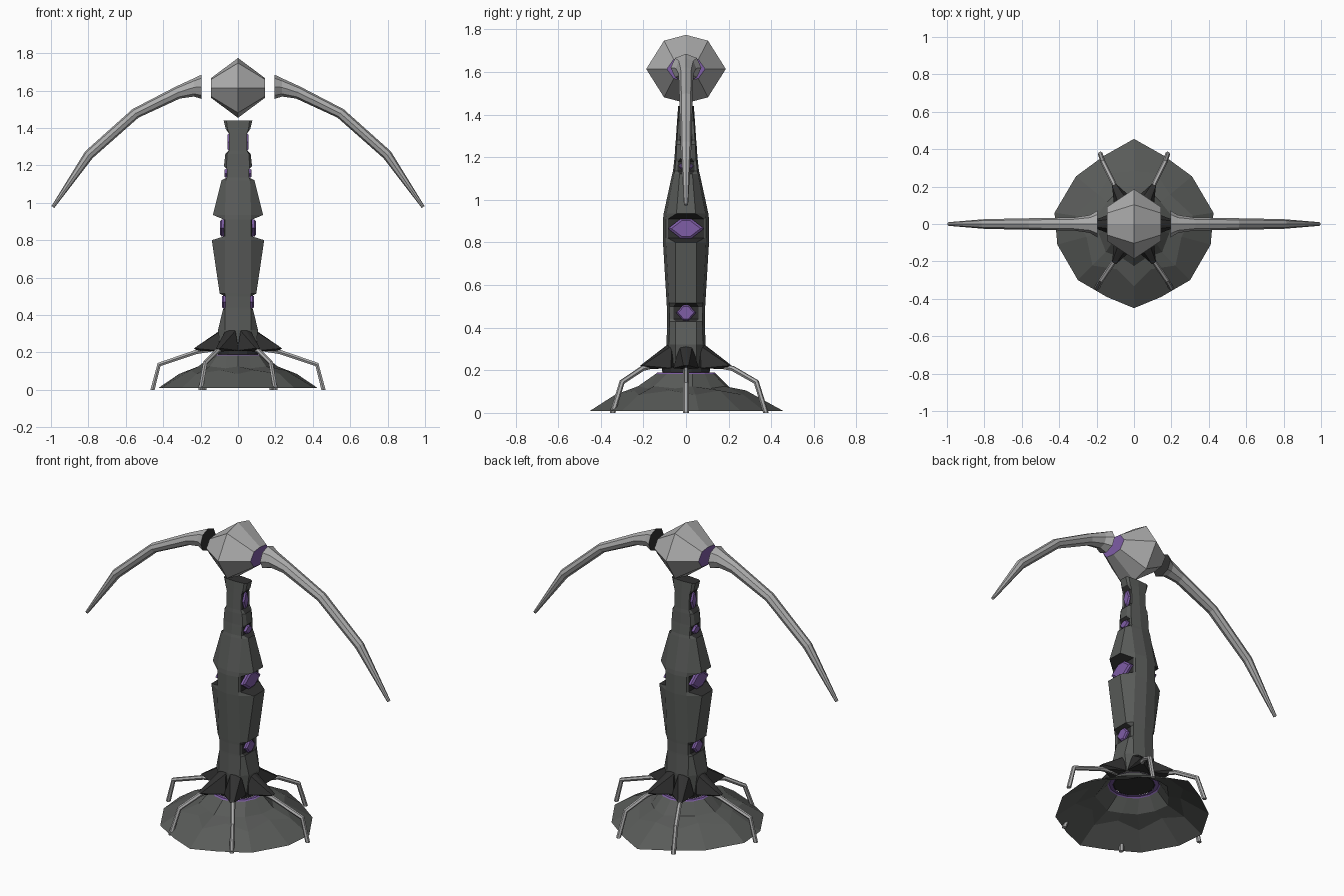
import bpy, bmesh
from math import sin, cos, pi, radians
from mathutils import Vector

if "Cube" in bpy.data.objects:
    bpy.data.objects.remove(bpy.data.objects["Cube"])


def material(name, rgb):
    m = bpy.data.materials.new(name)
    m.diffuse_color = (*rgb, 1)
    m.use_nodes = True
    m.node_tree.nodes["Principled BSDF"].inputs["Base Color"].default_value = m.diffuse_color
    return m


STONE = material("charcoal", (0.10, 0.105, 0.10))
BLACK = material("near_black", (0.03, 0.03, 0.03))
BONE = material("pale_grey", (0.42, 0.42, 0.42))
GLOW = material("purple", (0.21, 0.11, 0.38))


def finish(name, bm, mats):
    bmesh.ops.recalc_face_normals(bm, faces=bm.faces)
    mesh = bpy.data.meshes.new(name)
    bm.to_mesh(mesh)
    bm.free()
    for m in mats:
        mesh.materials.append(m)
    obj = bpy.data.objects.new(name, mesh)
    bpy.context.collection.objects.link(obj)
    return obj


def loft(name, rings, mats, accent=(), caps=(0, 0)):
    """Bridge rings; accent bands use slot 1; caps give slot or None for open ends."""
    bm = bmesh.new()
    vs = [[bm.verts.new(p) for p in r] for r in rings]
    n = len(rings[0])
    for k in range(len(vs) - 1):
        for i in range(n):
            j = (i + 1) % n
            f = bm.faces.new((vs[k][i], vs[k][j], vs[k + 1][j], vs[k + 1][i]))
            f.material_index = 1 if (k, i) in accent else 0
    for ring, slot in zip((vs[0], vs[-1]), caps):
        if slot is not None:
            bm.faces.new(ring).material_index = slot
    return finish(name, bm, mats)


def hull(name, points, mat):
    bm = bmesh.new()
    for p in points:
        bm.verts.new(p)
    bmesh.ops.convex_hull(bm, input=bm.verts)
    return finish(name, bm, [mat])


def circle(r, z, n=14):
    return [(r * sin(2 * pi * i / n), r * cos(2 * pi * i / n), z) for i in range(n)]


# Rocky base: open shell following an irregular outline
half = [(0, .455), (.16, .365), (.31, .255), (.425, .06),
        (.41, -.11), (.30, -.30), (.145, -.39), (0, -.45)]
outline = half + [(-x, y) for x, y in half[-2:0:-1]]
low = [(x, y, .01) for x, y in outline]
mid = [(x * s, y * s, z) for i, (x, y) in enumerate(outline)
       for s, z in [((.62, .105), (.74, .085))[i % 2]]]
upper = [(x * s, y * s, z) for i, (x, y) in enumerate(outline)
         for s, z in [((.46, .115), (.50, .125))[i % 2]]]
loft("rock_base", [low, mid, upper, circle(.142, .183)], [STONE], caps=(None, None))
loft("glowing_rim", [circle(.142, .183), circle(.135, .189), circle(.113, .186)],
     [GLOW], caps=(None, None))
loft("base_collar", [circle(.11, .185), circle(.115, .215)], [BLACK])

# Tower: (z, ridge depth, corner x, side x, side half depth, recess above?)
tower = [(.20, .080, .030, .090, .050, 0), (.32, .092, .070, .107, .050, 0),
         (.43, .088, .070, .080, .050, 0), (.44, .088, .068, .068, .058, 1),
         (.50, .090, .068, .068, .058, 0), (.515, .091, .070, .098, .050, 0),
         (.80, .108, .070, .140, .050, 0), (.82, .108, .070, .075, .085, 1),
         (.91, .108, .070, .075, .085, 0), (.935, .105, .070, .134, .045, 0),
         (1.12, .065, .065, .088, .030, 0), (1.135, .061, .060, .060, .040, 1),
         (1.18, .056, .060, .060, .038, 0), (1.195, .054, .062, .075, .026, 0),
         (1.26, .050, .058, .068, .026, 0), (1.28, .048, .048, .046, .030, 1),
         (1.37, .042, .048, .046, .028, 0), (1.395, .040, .056, .066, .022, 0),
         (1.44, .037, .062, .077, .022, 0)]
rings, recess = [], set()
for k, (z, d, w, x, s, gap) in enumerate(tower):
    c = d * .87
    right = [(0, -d), (w, -c), (x, -s), (x, s), (w, c), (0, d)]
    rings.append([(a, b, z) for a, b in right + [(-a, b) for a, b in right[-2:0:-1]]])
    if gap:  # side walls of the recess and the steps above and below
        recess |= {(j, i) for j in (k - 1, k, k + 1) for i in (2, 7)}
loft("tower", rings, [STONE, BLACK], recess, (1, 1))

# Purple eyes set in the recesses: (z, half height, half depth, outer x)
for n, (z, h, d, x) in enumerate([(.47, .036, .046, .086), (.865, .046, .085, .096),
                                  (1.157, .023, .036, .073), (1.325, .048, .026, .056)]):
    for side in (-1, 1):
        lozenge = [(-d, 0), (-d * .3, h), (d * .3, h), (d, 0), (d * .3, -h), (-d * .3, -h)]
        loft(f"eye_{n}_{'right' if side > 0 else 'left'}",
             [[(side * px, a * f, z + b * f) for a, b in lozenge]
              for px, f in ((x - .03, 1), (x - .008, 1), (x, .8))], [GLOW])

# Six skirt petals around the foot of the tower
petal = [(.07, 0, .335), (.09, .03, .315), (.09, -.03, .315), (.11, .06, .21),
         (.11, -.06, .21), (.235, .012, .222), (.235, -.012, .222),
         (.215, 0, .205), (.05, 0, .21)]
for n, deg in enumerate((0, 63, 117, 180, 243, 297)):
    c, s = cos(radians(deg)), sin(radians(deg))
    hull(f"skirt_petal_{n}", [(x * c - y * s, x * s + y * c, z) for x, y, z in petal], BLACK)


# Thin bent legs
def leg(name, path, r=.013):
    pts = [Vector(p) for p in path]
    out = (pts[-1] - pts[0])
    out.z = 0
    out.normalize()
    across = Vector((-out.y, out.x, 0))
    rings = []
    for i, p in enumerate(pts):
        t = (pts[min(i + 1, len(pts) - 1)] - pts[max(i - 1, 0)]).normalized()
        if i == len(pts) - 1:
            t = Vector((0, 0, -1))
        up = across.cross(t)
        rings.append([p + across * r * cos(a) + up * r * sin(a)
                      for a in [2 * pi * k / 6 for k in range(6)]])
    loft(name, rings, [BONE])


for side, word in ((1, "right"), (-1, "left")):
    for place, path in (("side", [(.10, 0, .222), (.225, 0, .202), (.422, 0, .135), (.457, 0, 0)]),
                        ("front", [(.08, -.15, .222), (.11, -.205, .208), (.175, -.30, .145), (.20, -.345, 0)]),
                        ("back", [(.08, .15, .222), (.11, .22, .208), (.165, .33, .145), (.18, .375, 0)])):
        leg(f"{place}_leg_{word}", [(side * x, y, z) for x, y, z in path])

    # Curved horns: (x, z, tilt in degrees, half height, half depth)
    path = [(.195, 1.62, 0, .065, .072), (.235, 1.617, 0, .049, .048),
            (.32, 1.59, -16, .034, .035), (.548, 1.478, -35, .028, .031),
            (.797, 1.257, -48, .027, .026), (.99, .977, -56, .009, .010)]
    horn = []
    for x, z, tilt, h, d in path:
        t = radians(tilt)
        horn.append([(side * (x - sin(t) * h * cos(a)), d * sin(a), z + cos(t) * h * cos(a))
                     for a in [2 * pi * k / 8 for k in range(8)]])
    loft(f"horn_{word}", horn, [BONE, BLACK], caps=(1, 0))

# Faceted head: octagon waist with a small purple face on each side


def octagon(x, a, b, c, d):
    pts = [(a, 0), (b, c), (0, d), (-b, c), (-a, 0), (-b, -c), (0, -d), (b, -c)]
    return [(x, y, 1.614 + z) for y, z in pts]


loft("head", [octagon(-.145, .09, .058, .045, .052), octagon(0, .187, .103, .133, .16),
              octagon(.145, .09, .058, .045, .052)], [BONE, GLOW], caps=(1, 1))
